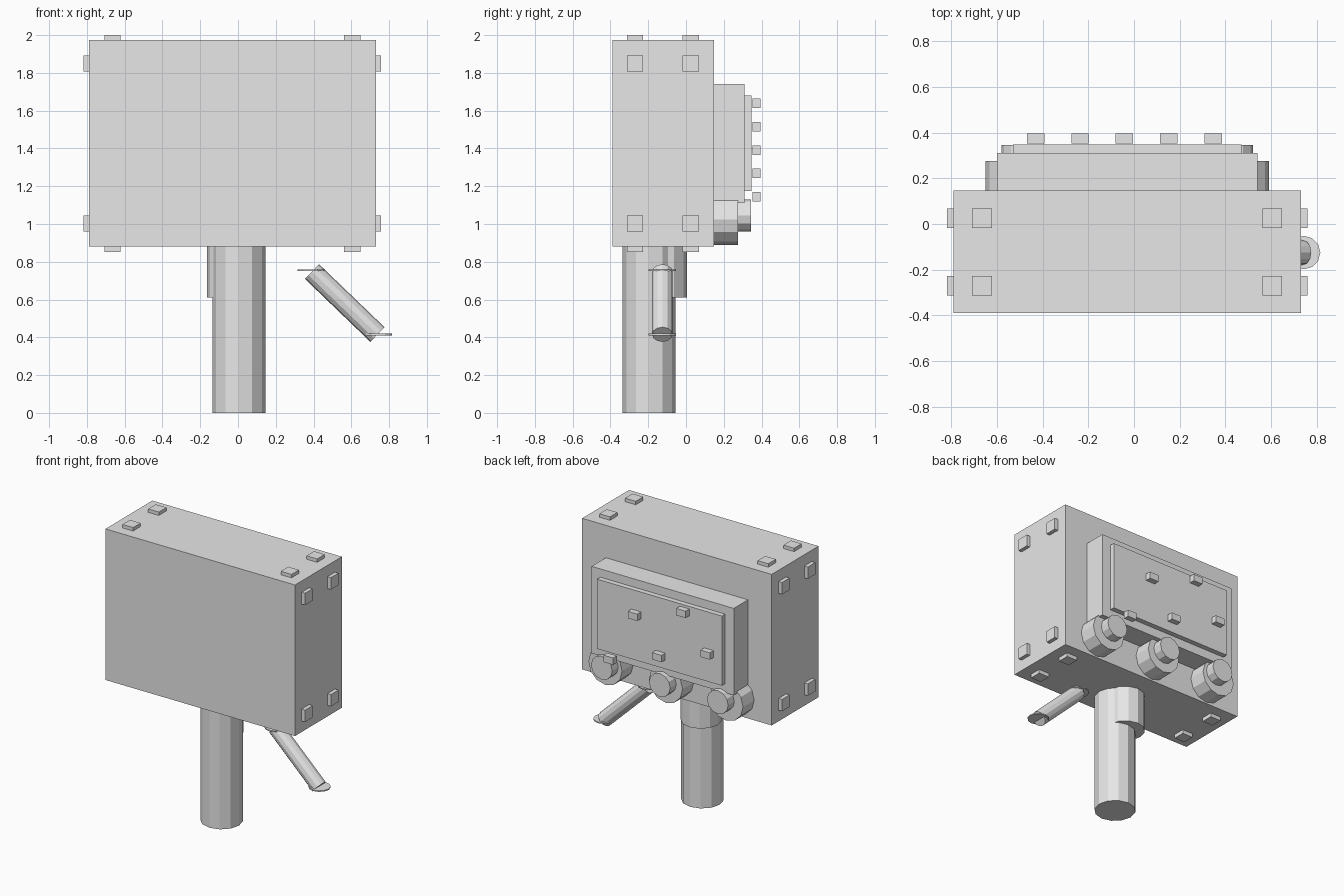
import bpy
from math import pi
from mathutils import Vector

cube = bpy.data.objects.get("Cube")
if cube:
    bpy.data.objects.remove(cube, do_unlink=True)

GREY = (0.8, 0.8, 0.8, 1)
mat = bpy.data.materials.new("light grey")
mat.use_nodes = True
mat.diffuse_color = GREY
mat.node_tree.nodes["Principled BSDF"].inputs["Base Color"].default_value = GREY


def box(name, low, high):
    low, high = Vector(low), Vector(high)
    bpy.ops.mesh.primitive_cube_add(size=1, location=(low + high) / 2)
    ob = bpy.context.object
    ob.name = name
    ob.scale = high - low
    bpy.ops.object.transform_apply(location=False, rotation=False, scale=True)
    ob.data.materials.append(mat)


def rod(name, start, end, radius):
    """Flat-sided cylinder running between two points."""
    start, end = Vector(start), Vector(end)
    axis = end - start
    bpy.ops.mesh.primitive_cylinder_add(
        vertices=12, radius=radius, depth=axis.length, location=(start + end) / 2,
        rotation=Vector((0, 0, 1)).rotation_difference(axis).to_euler())
    ob = bpy.context.object
    ob.name = name
    ob.data.materials.append(mat)


# Main housing
X0, X1, Z0, Z1, BACK = -0.79, 0.73, 0.88, 1.975, 0.147
MID = (X0 + X1) / 2
box("housing", (X0, -0.39, Z0), (X1, BACK, Z1))

# Small pads on the top, bottom and both sides
H, T = 0.043, 0.028
for y in (-0.27, 0.025):
    for x in (MID - 0.635, MID + 0.635):
        box("top_pad", (x - H, y - H, Z1), (x + H, y + H, 2.0))
        box("bottom_pad", (x - H, y - H, Z0 - T), (x + H, y + H, Z0))
    for z in (1.003, 1.85):
        box("right_pad", (X0 - T, y - H, z - H), (X0, y + H, z + H))
        box("left_pad", (X1, y - H, z - H), (X1 + T, y + H, z + H))

# Rear panel with its raised plate
box("rear_panel", (-0.6, BACK, 1.11), (0.54, 0.31, 1.74))
box("rear_plate", (-0.53, 0.31, 1.175), (0.47, 0.347, 1.68))

# Scattered buttons, standing just clear of the plate
for i, z in enumerate((1.39, 1.64, 1.268, 1.515, 1.145)):
    x = -0.43 + 0.194 * i
    box("button", (x - 0.038, 0.353, z - 0.025), (x + 0.038, 0.395, z + 0.025))

# Knobs along the lower rear, with smaller caps set slightly inward
for side in (-1, 0, 1):
    x, cap_x = MID + 0.485 * side, MID + 0.465 * side
    rod("knob_base", (x, BACK, 1.025), (x, 0.275, 1.025), 0.135)
    rod("knob_cap", (cap_x, BACK, 1.045), (cap_x, 0.345, 1.045), 0.085)

# Post and the collar behind it
rod("post", (0.005, -0.195, 0), (0.005, -0.195, Z0 + 0.02), 0.14)
rod("collar", (MID, -0.13, 0.61), (MID, -0.13, Z0 + 0.01), 0.135)

# Slanted lever with thin discs at its ends
rod("lever", (0.392, -0.125, 0.748), (0.738, -0.125, 0.415), 0.054)
for x, z in ((0.388, 0.754), (0.742, 0.415)):
    rod("lever_disc", (x, -0.125, z - 0.004), (x, -0.125, z + 0.004), 0.073)
